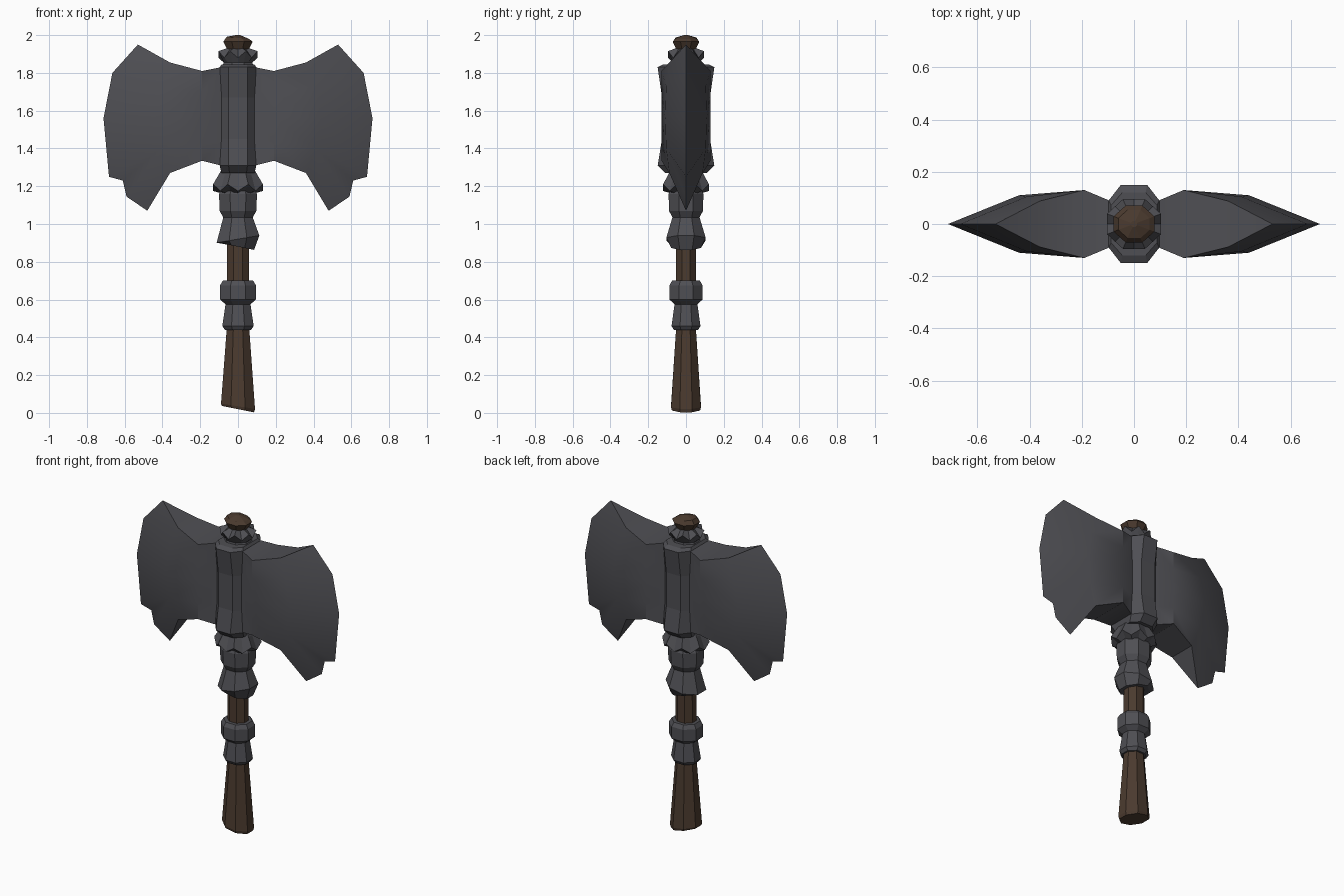
import bpy, bmesh, math

if "Cube" in bpy.data.objects:
    bpy.data.objects.remove(bpy.data.objects["Cube"])


def material(name, col):
    m = bpy.data.materials.new(name)
    m.diffuse_color = (*col, 1)
    m.use_nodes = True
    m.node_tree.nodes["Principled BSDF"].inputs["Base Color"].default_value = m.diffuse_color
    return m


METAL = material("dark iron", (0.078, 0.078, 0.088))
WOOD = material("dark wood", (0.070, 0.043, 0.028))


def finish(name, bm, mat):
    bmesh.ops.remove_doubles(bm, verts=bm.verts, dist=1e-4)
    bmesh.ops.recalc_face_normals(bm, faces=bm.faces)
    me = bpy.data.meshes.new(name)
    bm.to_mesh(me)
    bm.free()
    me.materials.append(mat)
    ob = bpy.data.objects.new(name, me)
    bpy.context.collection.objects.link(ob)
    return ob


def loft(name, rings, mat):
    """Skin a stack of equal-length rings and cap the ends."""
    bm = bmesh.new()
    loops = [[bm.verts.new(p) for p in ring] for ring in rings]
    n = len(loops[0])
    for a, b in zip(loops, loops[1:]):
        for i in range(n):
            j = (i + 1) % n
            bm.faces.new((a[i], a[j], b[j], b[i]))
    bm.faces.new(loops[0][::-1])
    bm.faces.new(loops[-1])
    return finish(name, bm, mat)


def octagon(z, r, tilt=0, zig=0, sy=0.92):
    """Octagon of half-width r; zig drops the middle of every side."""
    pts = []
    for i in range(16 if zig else 8):
        corner = not zig or i % 2 == 0
        a = math.pi / 8 + i * math.pi / (8 if zig else 4)
        rad = r / math.cos(math.pi / 8) if corner else r
        x = rad * math.cos(a)
        pts.append((x, rad * math.sin(a) * sy, z + tilt * x - (0 if corner else zig)))
    return pts


def turned(name, profile, mat, sy=0.92):
    return loft(name, [octagon(*p, sy=sy) for p in profile], mat)


# Wooden shaft with slanted butt, and the wooden tip
turned("handle", [(0.02, 0.085, -0.2), (0.035, 0.09, -0.15), (0.44, 0.06), (1.3, 0.058)], WOOD, 0.88)
turned("handle_tip", [(1.84, 0.05), (1.92, 0.055), (1.965, 0.078), (1.985, 0.06, -0.1),
                      (2.0, 0.012)], WOOD, 0.9)

# Iron collars on the shaft
turned("lower_collar", [(0.44, 0.07), (0.46, 0.083), (0.575, 0.066), (0.60, 0.095),
                        (0.675, 0.095), (0.70, 0.08)], METAL)
turned("upper_collar", [(0.88, 0.085, -0.2), (0.92, 0.113, 0.17), (1.035, 0.078), (1.07, 0.098),
                        (1.16, 0.1), (1.20, 0.08)], METAL)

# Jagged rings below and above the head
turned("lower_jagged_ring", [(1.16, 0.075, 0, 0.001), (1.21, 0.132, 0, 0.035),
                             (1.265, 0.1, 0, 0.005), (1.29, 0.085, 0, 0.001)], METAL)
turned("upper_jagged_ring", [(1.83, 0.085, 0, 0.001), (1.855, 0.075, 0, 0.001),
                             (1.915, 0.103, 0, 0.035), (1.93, 0.06, 0, 0.005)], METAL)


# Eight-sided socket, pinched at mid height
def socket_ring(z, y, k=1):
    c = [(0.05 * k, y), (0.097 * k, 0.6 * y)]
    q = c + [(x, -v) for x, v in c[::-1]]
    return [(x, v, z) for x, v in q + [(-x, -v) for x, v in q]]


loft("socket", [socket_ring(*p) for p in [
    (1.27, 0.11, 0.9), (1.31, 0.15), (1.45, 0.127), (1.67, 0.127), (1.83, 0.15), (1.845, 0.12, 0.9)]],
    METAL)

# Blade: rows from top to bottom, each (root z, shoulder z, cheek x z y, edge x z)
ROWS = [
    (1.83, 1.81, (0.36, 1.855, 0.088), (0.53, 1.95)),
    (1.71, 1.70, (0.41, 1.73, 0.105), (0.665, 1.80)),
    (1.57, 1.57, (0.44, 1.56, 0.11), (0.712, 1.56)),
    (1.43, 1.44, (0.41, 1.40, 0.105), (0.683, 1.25)),
    (1.31, 1.335, (0.36, 1.27, 0.088), (0.48, 1.07)),
]
NOTCH = [(0.61, 1.23), (0.59, 1.145)]


def blade(name, side):
    bm = bmesh.new()

    def face(pts):
        bm.faces.new([bm.verts.new((side * x, y, z)) for x, y, z in pts])

    def row(r, s):
        zr, zs, (cx, cz, cy), (ex, ez) = r
        return [(0.05, s * 0.085, zr), (0.09, s * 0.088, zr), (0.19, s * 0.13, zs),
                (cx, s * cy, cz), (ex, 0, ez)]

    for s in (-1, 1):
        grid = [row(r, s) for r in ROWS]
        for k, (a, b) in enumerate(zip(grid, grid[1:])):
            for i in range(4):
                if k == 3 and i == 3:  # chipped lower corner
                    rim = [a[4]] + [(x, 0, z) for x, z in NOTCH] + [b[4], b[3]]
                    for p, q in zip(rim, rim[1:]):
                        face((a[3], p, q))
                else:
                    face((a[i], a[i + 1], b[i + 1], b[i]))
    # top and bottom walls
    for r in (ROWS[0], ROWS[-1]):
        f, g = row(r, -1), row(r, 1)
        for i in range(3):
            face((f[i], f[i + 1], g[i + 1], g[i]))
        face((f[3], f[4], g[3]))
    ob = finish(name, bm, METAL)
    bpy.ops.object.select_all(action='DESELECT')
    ob.select_set(True)
    bpy.context.view_layer.objects.active = ob
    bpy.ops.object.shade_smooth_by_angle(angle=math.radians(30))


blade("right_blade", 1)
blade("left_blade", -1)
